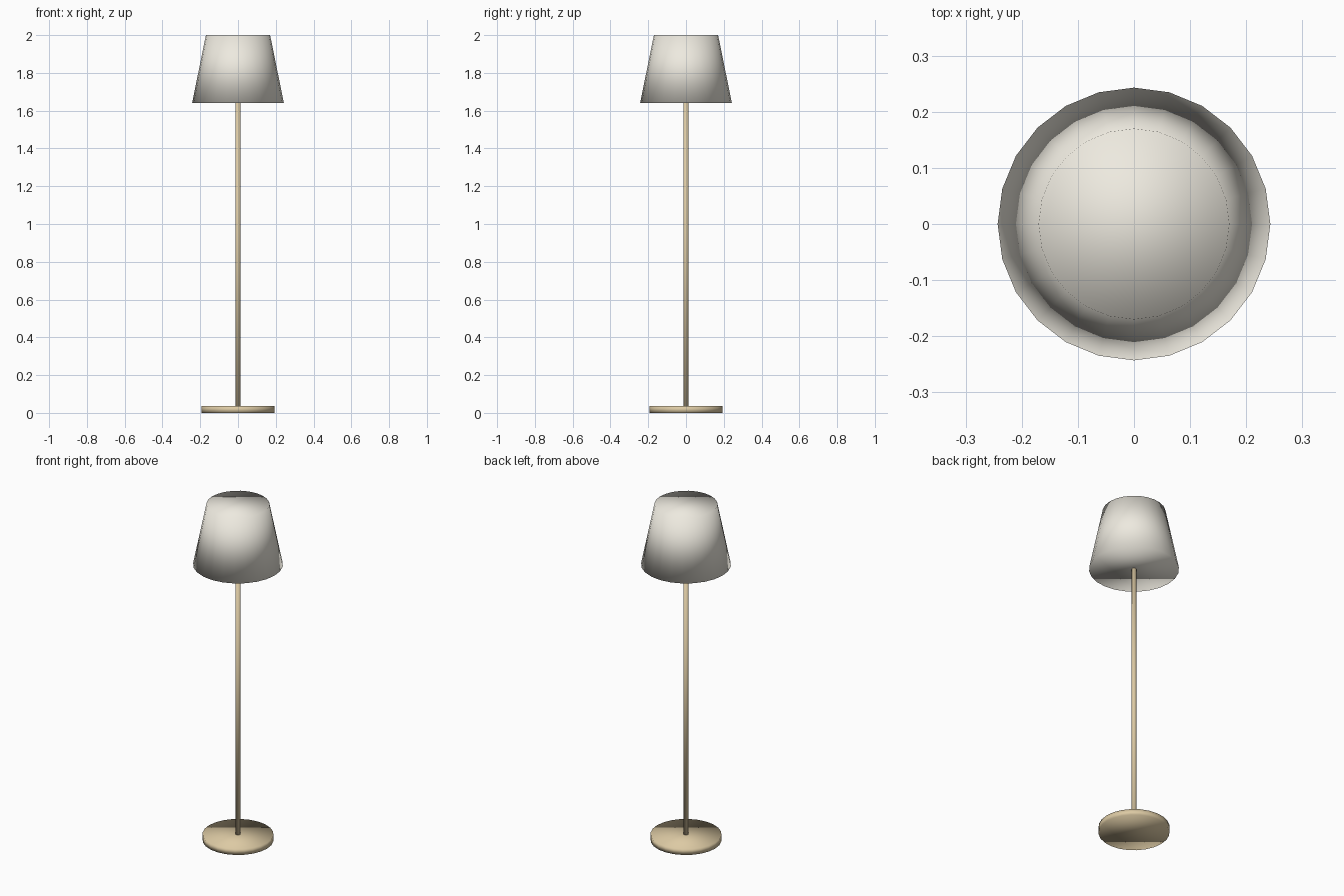
import bpy

if "Cube" in bpy.data.objects:
    bpy.data.objects.remove(bpy.data.objects["Cube"])


def material(name, color):
    mat = bpy.data.materials.new(name)
    mat.diffuse_color = (*color, 1)
    mat.use_nodes = True
    mat.node_tree.nodes["Principled BSDF"].inputs["Base Color"].default_value = mat.diffuse_color
    return mat


def frustum(name, r_bottom, r_top, z0, z1, sides, mat):
    """Closed, fully smooth round part between two heights."""
    bpy.ops.mesh.primitive_cone_add(vertices=sides, radius1=r_bottom, radius2=r_top,
                                    depth=z1 - z0, location=(0, 0, (z0 + z1) / 2))
    obj = bpy.context.object
    obj.name = name
    obj.data.materials.append(mat)
    bpy.ops.object.shade_smooth()
    return obj


metal = material("warm_metal", (0.72, 0.59, 0.37))
fabric = material("cream_fabric", (0.85, 0.82, 0.74))

# Round foot
frustum("base", 0.192, 0.192, 0.0, 0.036, 24, metal)
# Thin upright, reaching just into the foot and the shade
frustum("pole", 0.0135, 0.0135, 0.03, 1.65, 12, metal)
# Tapered shade
frustum("lamp_shade", 0.243, 0.17, 1.64, 2.0, 24, fabric)
